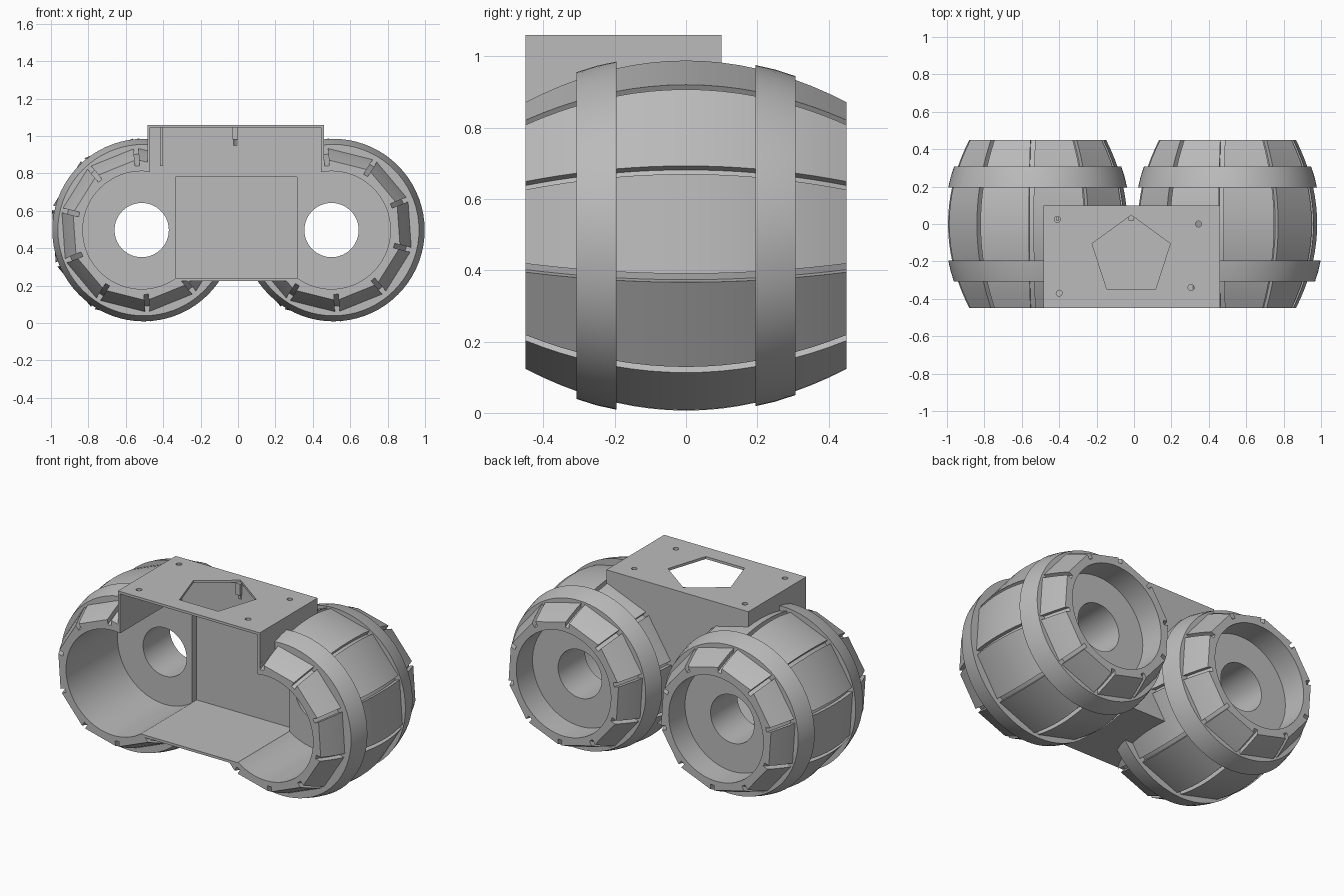
import bpy
import bmesh
from math import sin, cos, radians, pi
from mathutils import Vector

if "Cube" in bpy.data.objects:
    bpy.data.objects.remove(bpy.data.objects["Cube"])

grey = bpy.data.materials.new("plain_grey")
grey.use_nodes = True
COLOUR = (0.5, 0.5, 0.5, 1)
grey.diffuse_color = COLOUR
grey.node_tree.nodes["Principled BSDF"].inputs["Base Color"].default_value = COLOUR

FRONT, BACK = -0.45, 0.45
MID_Z = 0.497
CENTRES = {"right": -0.515, "left": 0.5}


def loft(name, rings, closed=False):
    """Bridge rings of points; cap the ends, or join last to first."""
    bm = bmesh.new()
    loops = [[bm.verts.new(p) for p in ring] for ring in rings]
    n = len(loops[0])
    pairs = list(zip(loops, loops[1:]))
    if closed:
        pairs.append((loops[-1], loops[0]))
    else:
        bm.faces.new(loops[0])
        bm.faces.new(loops[-1])
    for a, b in pairs:
        for i in range(n):
            j = (i + 1) % n
            bm.faces.new((a[i], a[j], b[j], b[i]))
    bmesh.ops.recalc_face_normals(bm, faces=bm.faces)
    mesh = bpy.data.meshes.new(name)
    bm.to_mesh(mesh)
    bm.free()
    mesh.materials.append(grey)
    obj = bpy.data.objects.new(name, mesh)
    bpy.context.collection.objects.link(obj)
    return obj


def circle_y(x, y, r, n=72):
    return [(x + r * cos(2 * pi * i / n), y, MID_Z + r * sin(2 * pi * i / n))
            for i in range(n)]


def circle_z(x, y, z, r, n):
    return [(x + r * sin(2 * pi * i / n), y + r * cos(2 * pi * i / n), z)
            for i in range(n)]


def rod(name, x, y0, y1, r):
    return loft(name, [circle_y(x, y0, r), circle_y(x, y1, r)])


def block(name, x0, x1, y0, y1, z0, z1):
    return loft(name, [[(x0, y, z0), (x1, y, z0), (x1, y, z1), (x0, y, z1)]
                       for y in (y0, y1)])


def stave_ring(x, y):
    """Ten flat staves with a notch at every corner."""
    radius = 0.495 - 0.117 * (y / BACK) ** 2
    axis = Vector((x, y, MID_Z))
    dirs = [Vector((cos(radians(22 + 36 * k)), 0, sin(radians(22 + 36 * k))))
            for k in range(10)]
    ring = []
    for k, d in enumerate(dirs):
        corner = axis + d * radius
        before = corner + (dirs[k - 1] - d).normalized() * 0.013
        after = corner + (dirs[(k + 1) % 10] - d).normalized() * 0.013
        ring += [before, before - d * 0.03, after - d * 0.03, after]
    return ring


# Barrels and their hoops
parts = []
for side, x in CENTRES.items():
    steps = 18
    parts.append(loft("barrel_" + side, [
        stave_ring(x, FRONT + (BACK - FRONT) * i / steps)
        for i in range(steps + 1)]))
    for place, sign, r_in, r_out in (("front", -1, 0.488, 0.458),
                                     ("back", 1, 0.478, 0.447)):
        hoop_x = x + (0.01 if place == "front" else 0)
        outline = [(0.195, 0.4), (0.195, r_in),
                   (0.25, (r_in + r_out) / 2 + 0.003),
                   (0.307, r_out), (0.307, 0.4)]
        parts.append(loft(place + "_hoop_" + side,
                          [circle_y(hoop_x, sign * y, r) for y, r in outline],
                          closed=True))

# Housing joining the barrels
housing = block("centre_housing", -0.485, 0.46, FRONT, 0.1, 0.225, 1.06)
parts.append(housing)

# Hollows shared by all parts
hollows = [block("cut_box", -0.47, 0.445, -0.6, 0.04, 0.6, 1.045),
           block("cut_middle", -0.335, 0.315, -0.6, 0.085, 0.24, 0.78)]
for side, x in CENTRES.items():
    hollows += [rod("cut_front_" + side, x, -0.6, 0.04, 0.315),
                rod("cut_back_" + side, x, 0.295, 0.6, 0.315),
                rod("cut_hole_" + side, x, -0.7, 0.7, 0.145)]

# Openings in the top plate
openings = [loft("cut_pentagon",
                 [circle_z(-0.015, -0.173, z, 0.22, 5) for z in (0.95, 1.2)])]
for x, y in ((-0.41, 0.025), (0.345, 0.0), (0.305, -0.34), (-0.4, -0.37)):
    openings.append(loft("cut_pin", [circle_z(x, y, z, 0.016, 20)
                                     for z in (1.0, 1.2)]))


def carve(obj, cutters):
    for cutter in cutters:
        cutter.hide_render = True
        mod = obj.modifiers.new("carve", "BOOLEAN")
        mod.operation = "DIFFERENCE"
        mod.solver = "EXACT"
        mod.object = cutter
        bpy.context.view_layer.objects.active = obj
        bpy.ops.object.modifier_apply(modifier=mod.name)


for part in parts:
    carve(part, hollows + (openings if part is housing else []))
for cutter in hollows + openings:
    bpy.data.objects.remove(cutter)

# Small ribs under the top plate
parts.append(block("middle_rib", -0.03, 0.0, 0.02, 0.05, 0.98, 1.05))
parts.append(block("side_rib", -0.418, -0.4, 0.02, 0.05, 0.84, 1.05))

bpy.ops.object.select_all(action="DESELECT")
for part in parts:
    part.select_set(True)
bpy.context.view_layer.objects.active = parts[0]
bpy.ops.object.shade_smooth_by_angle(angle=radians(25))
